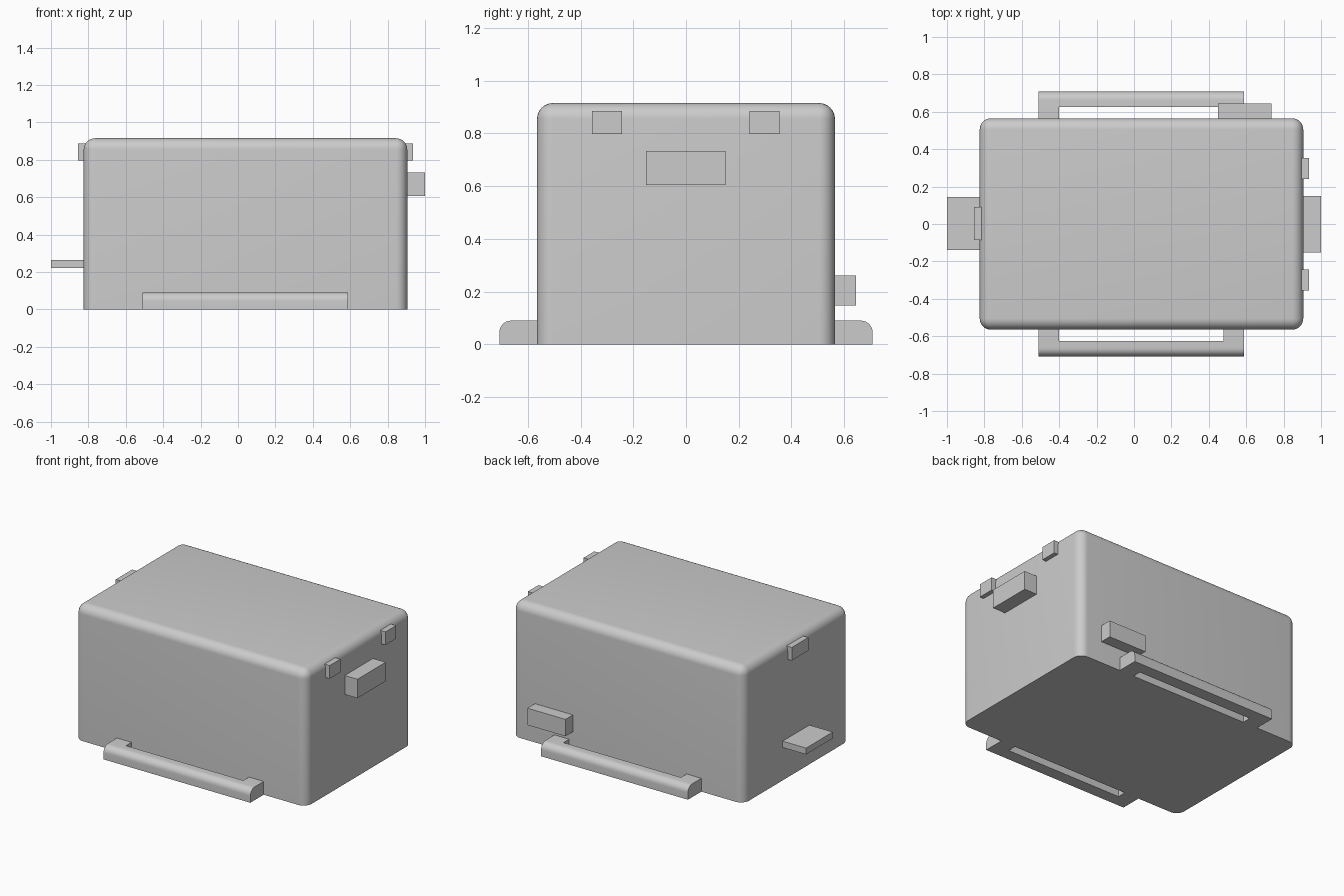
import bpy, bmesh, math

if "Cube" in bpy.data.objects:
    bpy.data.objects.remove(bpy.data.objects["Cube"], do_unlink=True)

grey = bpy.data.materials.new("plain grey")
grey.use_nodes = True
colour = (0.6, 0.6, 0.6, 1)
grey.diffuse_color = colour
grey.node_tree.nodes["Principled BSDF"].inputs["Base Color"].default_value = colour


def box(name, x, y, z, radius=0, rounded=None):
    """Box from axis ranges; edges passing the test 'rounded' get a round bevel."""
    bm = bmesh.new()
    bmesh.ops.create_cube(bm, size=1)
    for v in bm.verts:
        v.co = [lo + (c + 0.5) * (hi - lo) for c, (lo, hi) in zip(v.co, (x, y, z))]
    if rounded:
        edges = [e for e in bm.edges if rounded(e.verts[0].co, e.verts[1].co)]
        bmesh.ops.bevel(bm, geom=edges, offset=radius, segments=8, profile=0.5,
                        affect='EDGES', clamp_overlap=True)
    mesh = bpy.data.meshes.new(name)
    bm.to_mesh(mesh)
    bm.free()
    mesh.materials.append(grey)
    obj = bpy.data.objects.new(name, mesh)
    bpy.context.collection.objects.link(obj)
    if rounded:
        bpy.ops.object.select_all(action='DESELECT')
        obj.select_set(True)
        bpy.context.view_layer.objects.active = obj
        bpy.ops.object.shade_smooth_by_angle(angle=math.radians(30))
    return obj


# Main case: every edge rounded except around the base
W, E, D, H = -0.825, 0.905, 0.565, 0.915
box("case", (W, E), (-D, D), (0, H), 0.06, lambda a, b: max(a.z, b.z) > 0.5)

# Carrying handles at the base, outer top edge rounded
def outer_top(a, b):
    return min(a.z, b.z) > 0.05 and min(abs(a.y), abs(b.y)) > 0.69

for side, name in ((-1, "front"), (1, "back")):
    def span(inner, outer):
        return tuple(sorted((side * inner, side * outer)))
    box(name + "_handle_bar", (-0.4, 0.478), span(0.625, 0.708), (0, 0.09), 0.045, outer_top)
    for x0, x1, end in ((-0.51, -0.4, "right"), (0.478, 0.588, "left")):
        box(f"{name}_handle_{end}_arm", (x0, x1), span(D - 0.01, 0.708), (0, 0.09),
            0.045, outer_top)

# Fittings on the left side: two clips and a block
for y, name in ((-0.299, "front"), (0.297, "back")):
    box(name + "_clip", (E - 0.02, 0.935), (y - 0.057, y + 0.057), (0.797, 0.886))
box("side_block", (E - 0.01, 1.0), (-0.152, 0.15), (0.605, 0.733))

# Fittings on the right side: one clip and a shelf
box("right_clip", (-0.855, -0.805), (-0.085, 0.091), (0.797, 0.886))
box("right_shelf", (-1.0, W + 0.01), (-0.14, 0.145), (0.222, 0.265))

# Block low on the back
box("back_block", (0.45, 0.735), (D - 0.01, 0.645), (0.148, 0.262))
